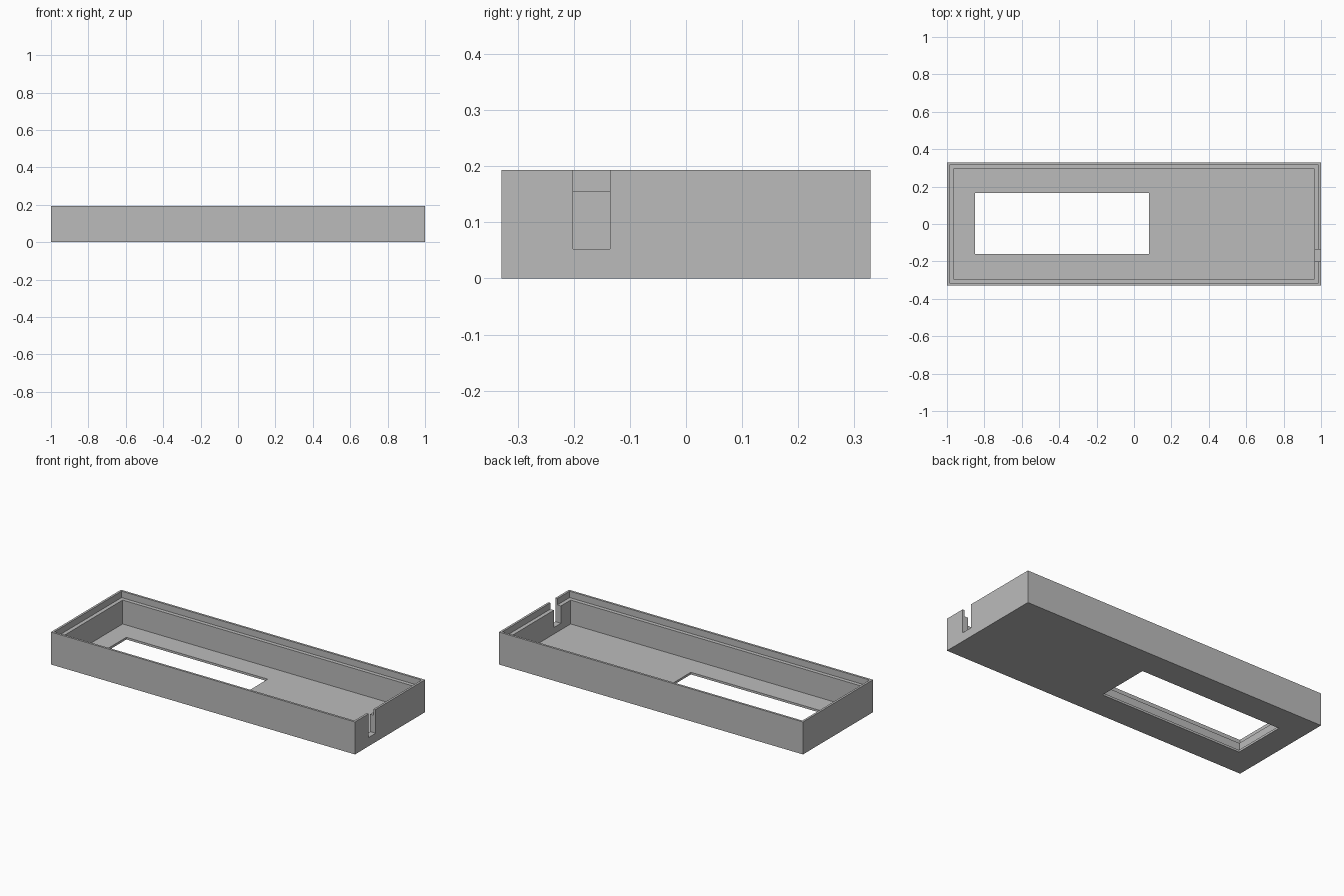
import bpy
from mathutils import Vector

old = bpy.data.objects.get("Cube")
if old:
    bpy.data.objects.remove(old, do_unlink=True)

# Overall sizes
HALF_X, HALF_Y, HEIGHT = 1.0, 0.329, 0.193
LIP, WALL = 0.013, 0.036            # rim thickness above and below the ledge
FLOOR, LEDGE, ABOVE = 0.013, 0.155, 0.3

grey = bpy.data.materials.new("plain grey")
grey.use_nodes = True
colour = (0.5, 0.5, 0.5, 1)
grey.diffuse_color = colour
grey.node_tree.nodes["Principled BSDF"].inputs["Base Color"].default_value = colour


def box(name, low, high):
    """Box between two opposite corners."""
    low, high = Vector(low), Vector(high)
    bpy.ops.mesh.primitive_cube_add(size=1)
    obj = bpy.context.object
    obj.name = name
    for v in obj.data.vertices:
        v.co = (low + high) / 2 + v.co * (high - low)
    obj.data.materials.append(grey)
    return obj


def inset_box(name, inset, bottom):
    """Box set in from the outer walls and open upwards."""
    x, y = HALF_X - inset, HALF_Y - inset
    return box(name, (-x, -y, bottom), (x, y, ABOVE))


# Outer tray body
tray = box("tray", (-HALF_X, -HALF_Y, 0), (HALF_X, HALF_Y, HEIGHT))

# Hollows: stepped lid recess, main cavity, floor window, cable slot
cutters = [
    inset_box("lid_recess", LIP, LEDGE),
    inset_box("cavity", WALL, FLOOR),
    box("floor_window", (-0.85, -0.16, -0.1), (0.08, 0.165, 0.1)),
    box("cable_slot", (0.9, -0.201, 0.052), (1.1, -0.135, ABOVE)),
]
for cutter in cutters:
    cutter.hide_render = True
    mod = tray.modifiers.new(cutter.name, "BOOLEAN")
    mod.operation, mod.solver, mod.object = "DIFFERENCE", "EXACT", cutter
    bpy.context.view_layer.objects.active = tray
    bpy.ops.object.modifier_apply(modifier=mod.name)
for cutter in cutters:
    bpy.data.objects.remove(cutter, do_unlink=True)
